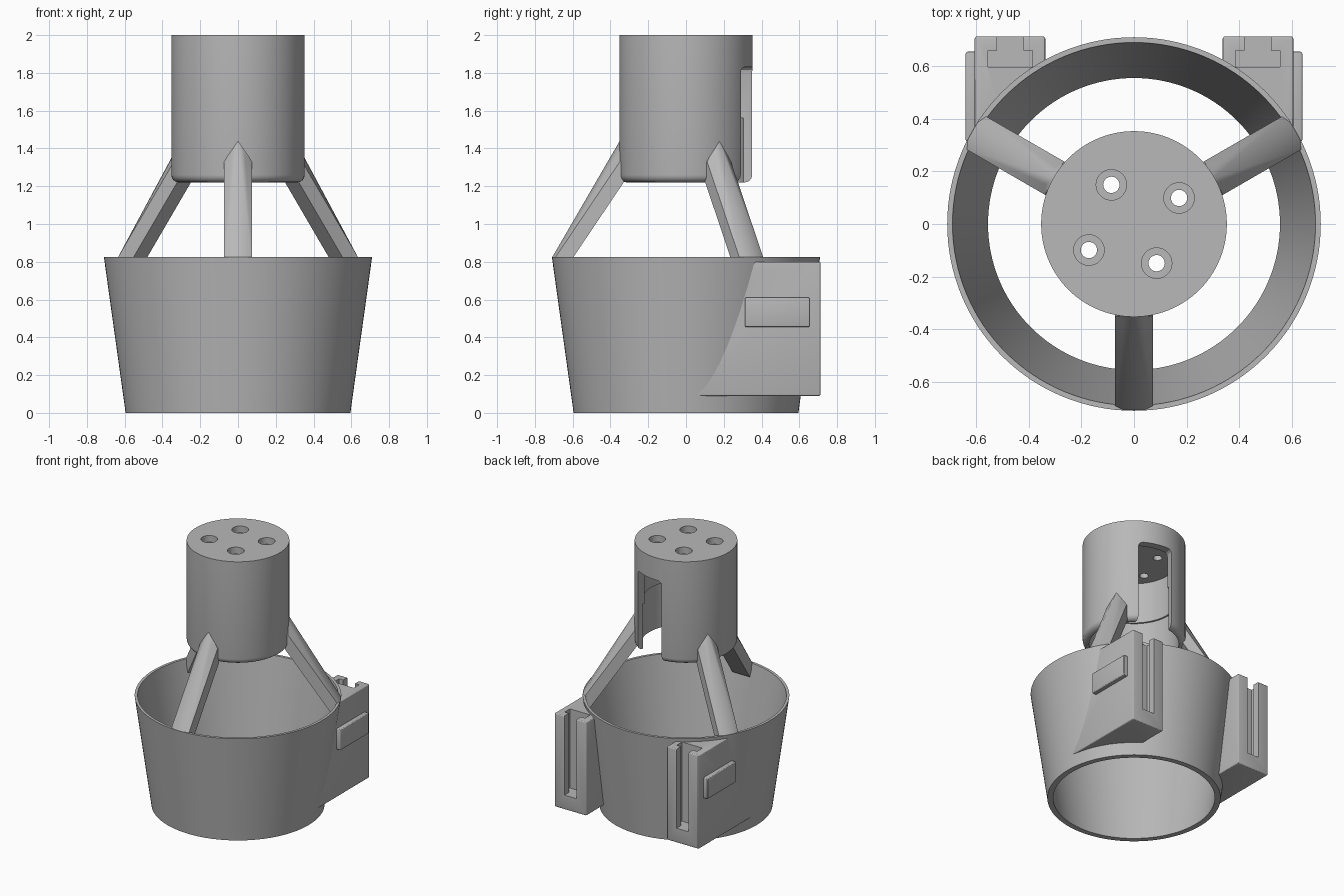
import bpy, bmesh
from math import sin, cos, radians, pi
from mathutils import Matrix, Vector

default = bpy.data.objects.get("Cube")
if default:
    bpy.data.objects.remove(default, do_unlink=True)

GREY = (0.48, 0.48, 0.48, 1.0)
grey = bpy.data.materials.new("plain grey")
grey.use_nodes = True
grey.diffuse_color = GREY
grey.node_tree.nodes["Principled BSDF"].inputs["Base Color"].default_value = GREY


def add_object(name, bm):
    bmesh.ops.recalc_face_normals(bm, faces=bm.faces)
    mesh = bpy.data.meshes.new(name)
    bm.to_mesh(mesh)
    bm.free()
    obj = bpy.data.objects.new(name, mesh)
    bpy.context.collection.objects.link(obj)
    mesh.materials.append(grey)
    return obj


def lathe(name, profile, segments=96):
    """Spin a closed (radius, z) outline around the z axis."""
    bm = bmesh.new()
    verts = [bm.verts.new((r, 0, z)) for r, z in profile]
    edges = [bm.edges.new((a, b)) for a, b in zip(verts, verts[1:] + verts[:1])]
    bmesh.ops.spin(bm, geom=verts + edges, cent=(0, 0, 0), axis=(0, 0, 1),
                   angle=2 * pi, steps=segments, use_merge=True)
    bmesh.ops.remove_doubles(bm, verts=bm.verts, dist=1e-5)
    bmesh.ops.dissolve_degenerate(bm, edges=bm.edges, dist=1e-5)
    loose = [e for e in bm.edges if not e.link_faces]
    bmesh.ops.delete(bm, geom=loose, context='EDGES')
    return add_object(name, bm)


def box(name, low, high, bevel=0.0, turn=0.0):
    low, high = Vector(low), Vector(high)
    bm = bmesh.new()
    bmesh.ops.create_cube(bm, size=1)
    bmesh.ops.scale(bm, vec=high - low, verts=bm.verts)
    bmesh.ops.translate(bm, vec=(low + high) / 2, verts=bm.verts)
    if bevel:
        bmesh.ops.bevel(bm, geom=bm.edges[:], offset=bevel, segments=3,
                        profile=0.5, affect='EDGES')
    bm.transform(Matrix.Rotation(turn, 4, 'Z'))
    return add_object(name, bm)


def cylinder(name, x, y, radius, z0, z1):
    bm = bmesh.new()
    bmesh.ops.create_cone(bm, cap_ends=True, segments=32, radius1=radius,
                          radius2=radius, depth=z1 - z0)
    bmesh.ops.translate(bm, vec=(x, y, (z0 + z1) / 2), verts=bm.verts)
    return add_object(name, bm)


def cut(obj, cutter):
    """Subtract the cutter and throw it away."""
    mod = obj.modifiers.new("cut", 'BOOLEAN')
    mod.operation, mod.solver, mod.object = 'DIFFERENCE', 'EXACT', cutter
    bpy.context.view_layer.update()
    bpy.context.view_layer.objects.active = obj
    bpy.ops.object.modifier_apply(modifier=mod.name)
    bpy.data.objects.remove(cutter, do_unlink=True)


parts = []

# Tapered open ring
RIM = 0.825
ring = lathe("tapered_ring", [(0.595, 0), (0.71, RIM), (0.69, RIM), (0.555, 0)], 128)
parts.append(ring)

# Hollow hub with a rounded bottom edge and a stepped bore
R, BASE, F = 0.353, 1.22, 0.04
fillet = [(R - F + F * cos(radians(a)), BASE + F - F * sin(radians(a)))
          for a in (0, 22, 45, 68, 90)]
hub = lathe("hub", [(0, 2), (R, 2)] + fillet +
            [(0.308, BASE), (0.308, 1.56), (0.295, 1.56), (0.295, 1.87), (0, 1.87)])
cut(hub, box("slot_cutter", (0.1, -0.125, 1.1), (0.5, 0.125, 1.83),
             0.03, radians(76)))

# Counterbored screw holes in the hub top
for angle, dist in ((30, 0.198), (120, 0.172), (210, 0.198), (300, 0.172)):
    x, y = dist * cos(radians(angle)), dist * sin(radians(angle))
    cut(hub, cylinder("bore_cutter", x, y, 0.058, 1.95, 2.1))
    cut(hub, cylinder("hole_cutter", x, y, 0.031, 1.8, 2.1))
parts.append(hub)

# Slanted legs with chamfered outer edges and pointed tops
WIDE, FLAT = 0.073, 0.037
for label, angle in (("front", -90), ("left", 30), ("right", 150)):
    bm = bmesh.new()
    bm.verts.new((0.345, 0, 1.45))
    for side in (-1, 1):
        for r, w, z in ((0.708, FLAT, RIM), (0.366, FLAT, 1.365),
                        (0.697, WIDE, RIM - 0.01), (0.35, WIDE, 1.33),
                        (0.33, WIDE, 1.33), (0.66, WIDE, 0.73),
                        (0.33, WIDE, BASE)):
            bm.verts.new((r, side * w, z))
    bmesh.ops.convex_hull(bm, input=bm.verts)
    bmesh.ops.dissolve_limit(bm, angle_limit=radians(1), verts=bm.verts, edges=bm.edges)
    bm.transform(Matrix.Rotation(radians(angle), 4, 'Z'))
    parts.append(add_object(label + "_leg", bm))

# Rear brackets: block trimmed to the ring, T-shaped channel, side clip
for label, s in (("left", 1), ("right", -1)):
    def side_box(name, x0, x1, y0, y1, z0, z1, bevel=0.0):
        xs = sorted((s * x0, s * x1))
        return box(name, (xs[0], y0, z0), (xs[1], y1, z1), bevel)

    block = side_box(label + "_bracket", 0.337, 0.606, 0.03, 0.713, 0.09, 0.80, 0.01)
    cut(block, lathe("ring_cutter", [(0, -0.1), (0.561, -0.1), (0.717, 0.925),
                                     (0, 0.925)], 128))
    cut(block, side_box("channel_cutter", 0.385, 0.555, 0.597, 0.66, 0.2, 0.9))
    cut(block, side_box("neck_cutter", 0.42, 0.52, 0.63, 0.8, 0.2, 0.9))
    parts.append(block)
    parts.append(side_box(label + "_clip", 0.59, 0.64, 0.312, 0.655, 0.455, 0.612, 0.008))

# Smooth the round surfaces and keep edges crisp
bpy.ops.object.select_all(action='DESELECT')
for obj in parts:
    obj.select_set(True)
bpy.context.view_layer.objects.active = ring
bpy.ops.object.shade_smooth_by_angle(angle=radians(25))
